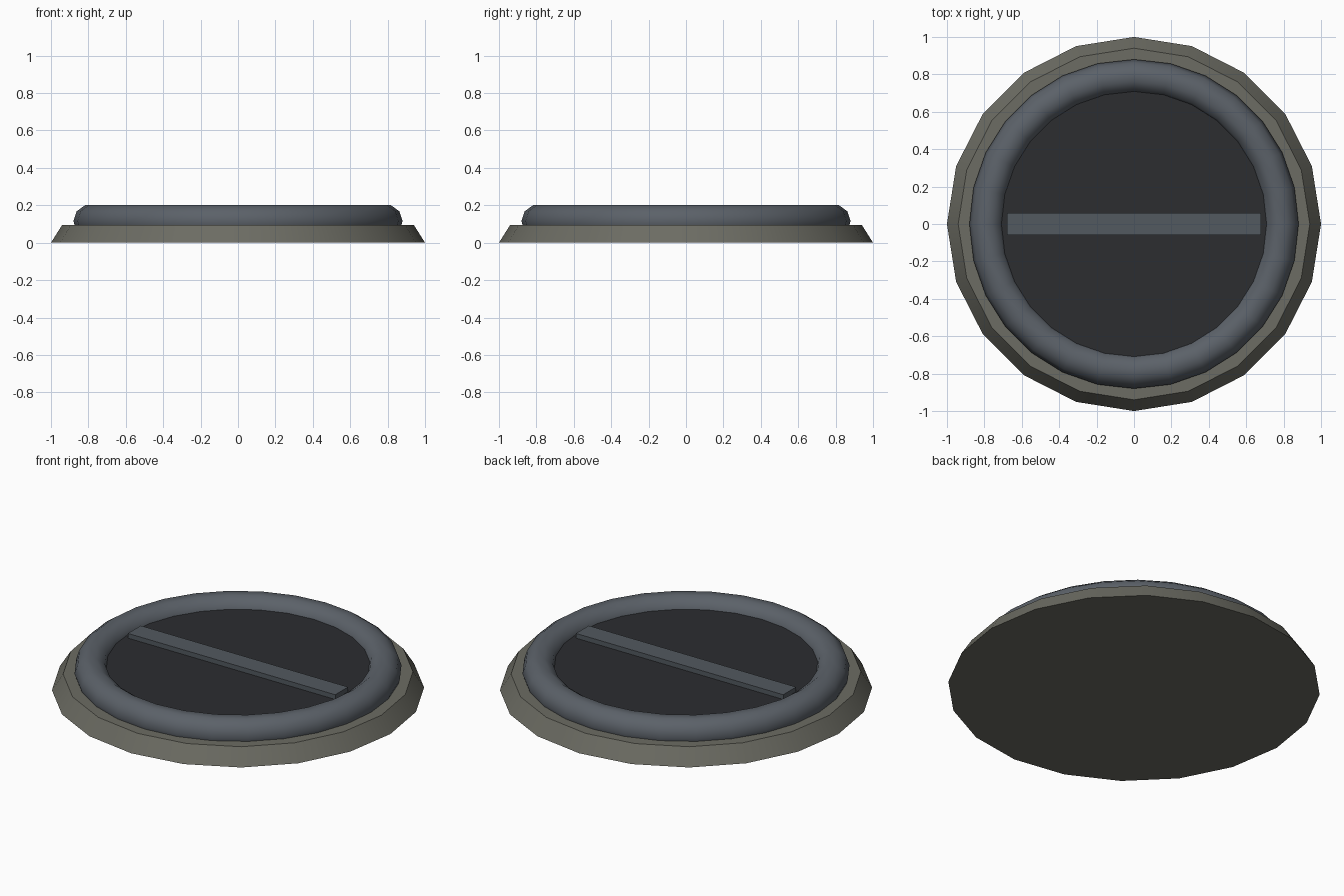
import bpy
from math import radians

if "Cube" in bpy.data.objects:
    bpy.data.objects.remove(bpy.data.objects["Cube"])


def colour(name, rgb):
    mat = bpy.data.materials.new(name)
    mat.diffuse_color = (*rgb, 1)
    mat.use_nodes = True
    mat.node_tree.nodes["Principled BSDF"].inputs["Base Color"].default_value = mat.diffuse_color
    return mat


def finish(name, mat, smooth=True):
    obj = bpy.context.object
    obj.name = name
    obj.data.materials.append(mat)
    if smooth:
        bpy.ops.object.shade_smooth_by_angle(angle=radians(40))
    return obj


stone = colour("stone", (0.15, 0.15, 0.125))
steel = colour("steel", (0.105, 0.12, 0.14))
dark = colour("dark", (0.025, 0.026, 0.03))
bar_steel = colour("bar_steel", (0.085, 0.1, 0.115))

# Tapered base collar
BASE_H = 0.095
bpy.ops.mesh.primitive_cone_add(vertices=20, radius1=1.0, radius2=0.94,
                                depth=BASE_H, location=(0, 0, BASE_H / 2))
finish("base_collar", stone)

# Rounded rim
bpy.ops.mesh.primitive_torus_add(major_segments=28, minor_segments=10,
                                 major_radius=0.79, minor_radius=0.09,
                                 location=(0, 0, 0.115))
finish("rim_ring", steel)

# Dark lid plate, its edge buried in the rim
bpy.ops.mesh.primitive_cylinder_add(vertices=28, radius=0.73, depth=0.06,
                                    location=(0, 0, 0.112))
finish("lid_plate", dark)

# Cross bar resting on the plate
bpy.ops.mesh.primitive_cube_add(size=1, location=(0, 0, 0.15))
bpy.context.object.scale = (1.36, 0.12, 0.04)
bpy.ops.object.transform_apply(location=False, rotation=False, scale=True)
finish("cross_bar", bar_steel, smooth=False)
